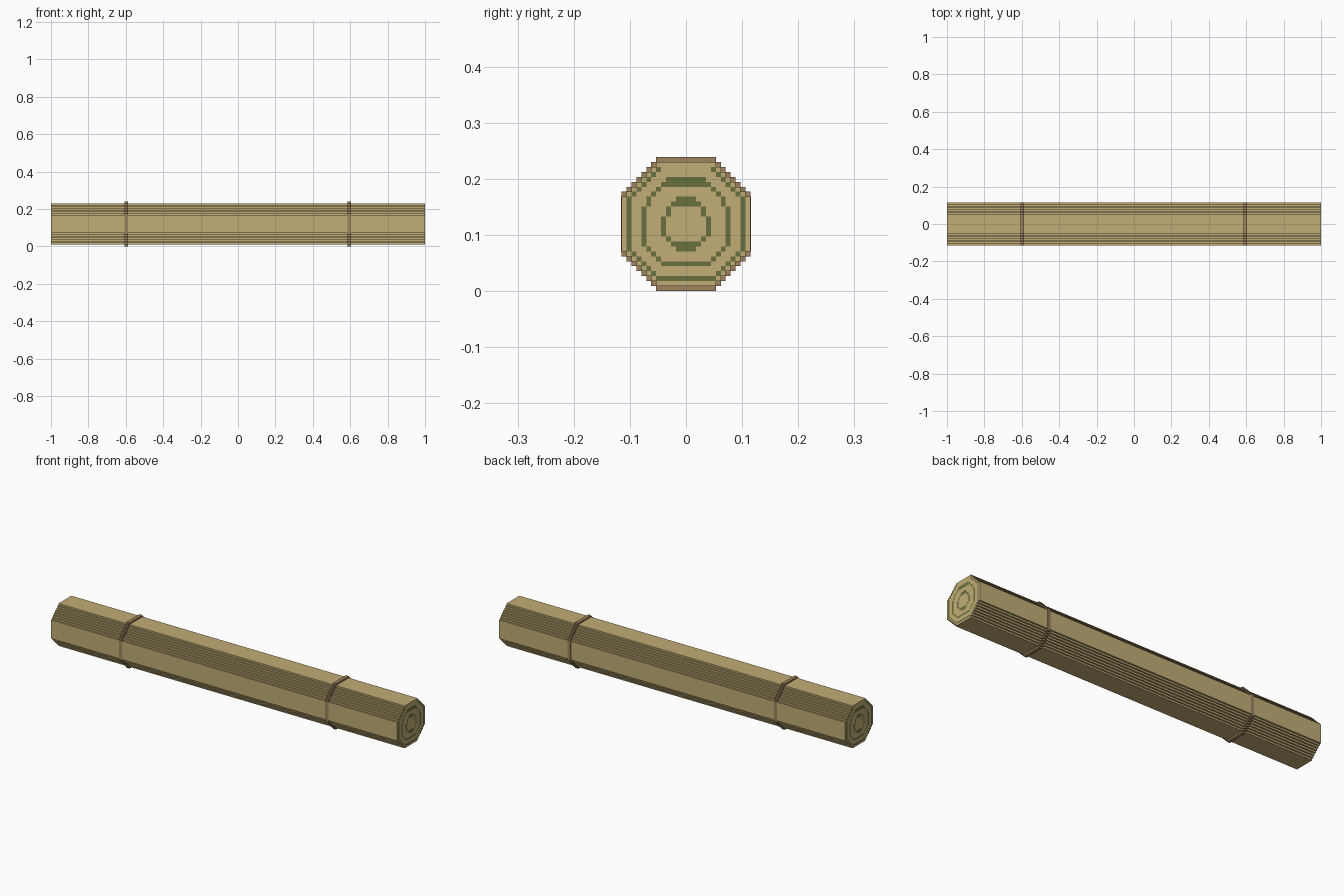
import bpy, bmesh

if "Cube" in bpy.data.objects:
    bpy.data.objects.remove(bpy.data.objects["Cube"])

V = 2 / 226          # grid step of the stair-stepped section
ROWS = 27


def srgb(c):
    c /= 255
    return c / 12.92 if c <= 0.04045 else ((c + 0.055) / 1.055) ** 2.4


def material(name, rgb):
    m = bpy.data.materials.new(name)
    m.diffuse_color = (*[srgb(c) for c in rgb], 1)
    m.use_nodes = True
    m.node_tree.nodes["Principled BSDF"].inputs["Base Color"].default_value = m.diffuse_color
    return m


STRAW = material("straw tan", (194, 173, 118))
GREEN = material("moss green", (104, 112, 63))
BROWN = material("strap brown", (160, 131, 95))


def body_half(r):
    return min(5 + min(r, ROWS - 1 - r), 13)


def strap_half(r):
    d = min(r, ROWS - 1 - r)
    return min(6 + d, 13) + (0.12 if d >= 8 else 0)   # slightly proud on flat sides


def z_of(r):
    return (ROWS - r) * V


def is_ring(c, r):
    """True where the end grain cell belongs to a green ring."""
    k = -c if c < 0 else c + 1                 # distance from the middle, 1 = centre column
    up = min(r, ROWS - 1 - r)
    # outer ring, open at the top
    if 8 <= r <= 18 and k == 12:
        return True
    if 2 <= up <= 7 and k == 4 + up:
        return True
    if r == 24 and k <= 6:
        return True
    # middle ring
    mid = {4: 4, 5: 5, 21: 5}
    if r in mid:
        return k <= mid[r]
    if k == {6: 6, 7: 7, 8: 8, 9: 8, 18: 8, 19: 7, 20: 6}.get(r, 9 if 10 <= r <= 17 else 0):
        return True
    # inner ring
    core = {8: 2, 9: 3, 17: 3, 18: 2}
    if r in core:
        return k <= core[r]
    return k == {10: 4, 11: 4, 16: 4}.get(r, 5 if 12 <= r <= 15 else 0)


def stepped_prism(name, half, rows, x0, x1, mats, ring=None):
    """Stair-stepped prism along x; end caps are split into runs of one colour."""
    bm = bmesh.new()

    def quad(pts, mat=0):
        bm.faces.new([bm.verts.new(p) for p in pts]).material_index = mat

    # stepped outline, down one side and back up the other
    right = []
    for r in rows:
        h = half(r) * V
        for p in ((h, z_of(r)), (h, z_of(r + 1))):
            if len(right) > 1 and right[-1][0] == p[0] == right[-2][0]:
                right[-1] = p
            elif not right or right[-1] != p:
                right.append(p)
    outline = right + [(-y, z) for y, z in reversed(right)]
    for (ya, za), (yb, zb) in zip(outline, outline[1:] + outline[:1]):
        quad([(x0, ya, za), (x1, ya, za), (x1, yb, zb), (x0, yb, zb)])

    # end caps
    for r in rows:
        h = half(r)
        runs = [[-h, h, 0]]
        if ring:
            runs = []
            for c in range(-h, h):
                m = int(is_ring(c, r))
                if runs and runs[-1][2] == m:
                    runs[-1][1] = c + 1
                else:
                    runs.append([c, c + 1, m])
        for a, b, m in runs:
            ya, yb, zt, zb = a * V, b * V, z_of(r), z_of(r + 1)
            quad([(x1, ya, zb), (x1, yb, zb), (x1, yb, zt), (x1, ya, zt)], m)
            quad([(x0, ya, zt), (x0, yb, zt), (x0, yb, zb), (x0, ya, zb)], m)

    bmesh.ops.remove_doubles(bm, verts=bm.verts, dist=1e-5)
    # side faces point away from the axis
    zc = ROWS * V / 2
    bm.normal_update()
    for f in bm.faces:
        p = f.calc_center_median()
        if abs(f.normal.x) < 0.5 and f.normal.y * p.y + f.normal.z * (p.z - zc) < 0:
            f.normal_flip()
    me = bpy.data.meshes.new(name)
    bm.to_mesh(me)
    bm.free()
    for m in mats:
        me.materials.append(m)
    ob = bpy.data.objects.new(name, me)
    bpy.context.collection.objects.link(ob)
    return ob


# rolled mat with spiral end grain
stepped_prism("rolled_mat", body_half, range(1, ROWS - 1), -1, 1, [STRAW, GREEN], ring=True)

# two tie straps
for name, x in (("left_strap", -0.598), ("right_strap", 0.594)):
    stepped_prism(name, strap_half, range(ROWS), x - V, x + V, [BROWN])
